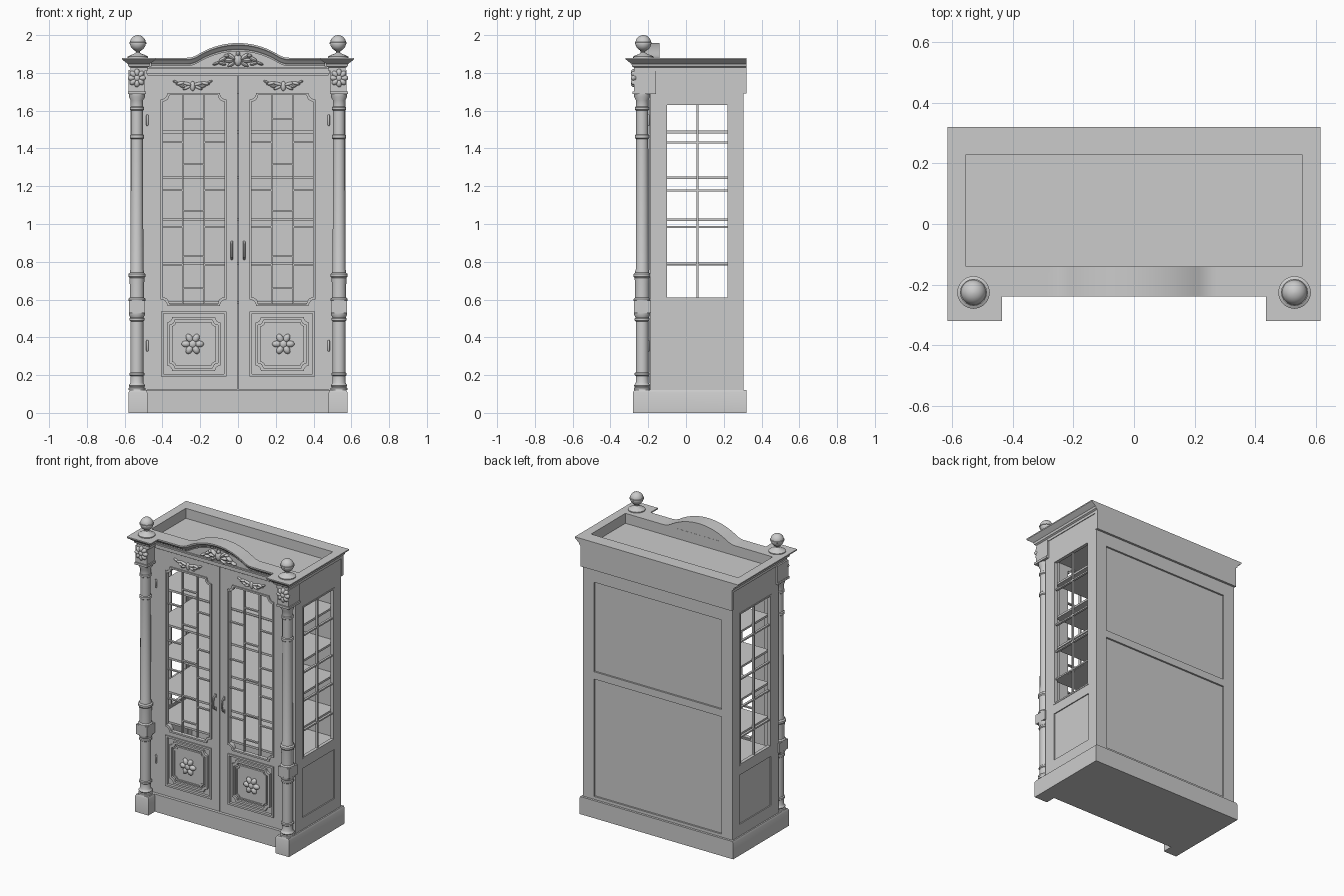
import bpy, bmesh, math
from mathutils import Matrix, Vector

if "Cube" in bpy.data.objects:
    bpy.data.objects.remove(bpy.data.objects["Cube"])
sin, cos, pi = math.sin, math.cos, math.pi

def finish(name, bm):
    bmesh.ops.recalc_face_normals(bm, faces=bm.faces[:])
    me = bpy.data.meshes.new(name)
    bm.to_mesh(me)
    bm.free()
    ob = bpy.data.objects.new(name, me)
    bpy.context.collection.objects.link(ob)
    return ob

def boxes(name, items):
    """Axis-aligned boxes given as x0,x1,y0,y1,z0,z1"""
    bm = bmesh.new()
    for x0, x1, y0, y1, z0, z1 in items:
        m = Matrix.Translation(((x0+x1)/2, (y0+y1)/2, (z0+z1)/2)) @ Matrix.Diagonal((abs(x1-x0), y1-y0, z1-z0, 1))
        bmesh.ops.create_cube(bm, size=1, matrix=m)
    return finish(name, bm)

def loft(name, rings):
    bm = bmesh.new()
    vs = [[bm.verts.new(p) for p in r] for r in rings]
    n = len(vs[0])
    for a, b in zip(vs, vs[1:]):
        for i in range(n):
            bm.faces.new((a[i], a[(i+1) % n], b[(i+1) % n], b[i]))
    bm.faces.new(vs[0])
    bm.faces.new(vs[-1])
    return finish(name, bm)

def lathe(name, x, y, prof, n=24):
    return loft(name, [[(x+r*cos(2*pi*i/n), y+r*sin(2*pi*i/n), z) for i in range(n)] for r, z in prof])

def plate(name, loops, d0, d1, side=False):
    """Flat plate with holes; d0..d1 is its span along y (front) or x (side)"""
    cu = bpy.data.curves.new(name, 'CURVE')
    cu.dimensions, cu.fill_mode, cu.extrude = '2D', 'BOTH', abs(d1-d0)/2
    for lp in loops:
        sp = cu.splines.new('POLY')
        sp.points.add(len(lp)-1)
        for p, (u, v) in zip(sp.points, lp):
            p.co = (u, v, 0, 1)
        sp.use_cyclic_u = True
    tmp = bpy.data.objects.new(name+"_tmp", cu)
    bpy.context.collection.objects.link(tmp)
    me = bpy.data.meshes.new_from_object(tmp.evaluated_get(bpy.context.evaluated_depsgraph_get()))
    bpy.data.objects.remove(tmp)
    bm = bmesh.new()
    bm.from_mesh(me)
    bmesh.ops.remove_doubles(bm, verts=bm.verts[:], dist=1e-5)
    c = (d0+d1)/2
    for v in bm.verts:
        u, w, d = v.co
        v.co = (c+d, u, w) if side else (u, c-d, w)
    return finish(name, bm)

def rect(u0, u1, v0, v1):
    return [(u0, v0), (u1, v0), (u1, v1), (u0, v1)]

def notched(u0, u1, v0, v1, r):
    """Rectangle with scooped corners"""
    pts = []
    for cx, cy, a in ((u0, v0, 90), (u1, v0, 180), (u1, v1, 270), (u0, v1, 360)):
        pts += [(cx+r*cos(math.radians(a-t)), cy+r*sin(math.radians(a-t))) for t in (0, 22, 45, 68, 90)]
    return pts

def grow(b, d):
    return (b[0]-d, b[1]+d, b[2]-d, b[3]+d)

def carving(name, y, leaves, depth=.012):
    """Flattened ellipsoids: x, z, half length, half width, angle"""
    bm = bmesh.new()
    for x, z, a, b, ang in leaves:
        m = Matrix.Translation((x, y, z)) @ Matrix.Rotation(-math.radians(ang), 4, 'Y') @ Matrix.Diagonal((a, depth, b, 1))
        bmesh.ops.create_uvsphere(bm, u_segments=12, v_segments=8, radius=1, matrix=m)
    return finish(name, bm)

def rosette(name, x, y, z, r, n):
    lv = [(x+.6*r*cos(2*pi*i/n), z+.6*r*sin(2*pi*i/n), r*.42, r*.3, 360*i/n) for i in range(n)]
    return carving(name, y, lv + [(x, z, r*.4, r*.4, 0)], .016)

def outline(o, z, X, inner, yf, yc, back=.32):
    h = [(X+o, back), (X+o, yf-o), (inner-o, yf-o), (inner-o, yc)]
    return [(x, y, z) for x, y in h] + [(-x, y, z) for x, y in reversed(h)]

# plinth with projecting corner blocks
loft("plinth", [outline(o, z, .58, .48, -.28, -.21) for o, z in ((0, 0), (0, .108), (-.006, .12))])

# cornice with tray-like recess on top
corn = loft("cornice", [outline(o, z, .58, .47, -.285, -.16) for o, z in
            ((-.01, 1.81), (-.01, 1.828), (0, 1.834), (.004, 1.848), (.02, 1.86), (.035, 1.872), (.035, 1.88))])
cut = boxes("recess_cutter", [(-.555, .555, -.14, .23, 1.7, 2.1)])
cut.hide_render = True
md = corn.modifiers.new("recess", 'BOOLEAN')
md.operation, md.object, md.solver = 'DIFFERENCE', cut, 'EXACT'
me = bpy.data.meshes.new_from_object(corn.evaluated_get(bpy.context.evaluated_depsgraph_get()))
corn.modifiers.clear()
corn.data = me
bpy.data.objects.remove(cut)
boxes("frieze", [(-.565, .565, -.165, .305, 1.69, 1.812), (-.57, .57, .3, .32, 1.69, 1.812)])
boxes("front_rail", [(-.485, .485, -.203, -.14, 1.795, 1.834), (-.485, .485, -.212, -.14, 1.822, 1.832)])

# arched pediment moulding and tympanum
def arch(x):
    a = abs(x)
    return 1.558+math.sqrt(.16-a*a) if a < .21 else 1.88+5.14*max(0, .27-a)**2
prof = [(-.14, 0), (-.24, 0), (-.24, -.01), (-.228, -.018), (-.224, -.026), (-.214, -.034), (-.212, -.044), (-.14, -.044)]
xs = [-.46+.92*i/60 for i in range(61)]
loft("pediment_moulding", [[(x, y, arch(x)+d) for y, d in prof] for x in xs])
plate("tympanum", [[(-.46, 1.825)] + [(.46, 1.825)] + [(x, arch(x)-.02) for x in reversed(xs)]], -.203, -.141)

# pediment carving
half = [(.035, 1.885, .028, .012, 40), (.045, 1.865, .03, .012, 0), (.035, 1.845, .025, .01, -35),
        (.08, 1.872, .024, .011, -30), (.085, 1.85, .022, .009, 20), (.115, 1.85, .02, .008, -20), (.06, 1.89, .015, .01, 0)]
carving("pediment_carving", -.207, half + [(-x, z, a, b, -t) for x, z, a, b, t in half] +
        [(0, 1.868, .022, .032, 0), (0, 1.9, .012, .014, 0)], .02)

# back with two framed panels
p1, p2 = rect(-.48, .48, .14, .94), rect(-.48, .48, .99, 1.6)
plate("back_frame", [rect(-.565, .565, .12, 1.69), p1, p2], .28, .305)
boxes("back_panel", [(-.54, .54, .278, .293, .12, 1.69)])

# interior floor and shelves
boxes("shelves", [(-.54, .54, -.12, .28, z-.007, z+.007) for z in (.585, .79, 1.022, 1.245, 1.487)])
bars = (.784, .985, 1.178, 1.432)

W, P = (.065, .405, .57, 1.69), (.065, .405, .195, .535)
SW, SP = (-.11, .23, .6, 1.64), (-.11, .23, .2, .535)
for s in (-1, 1):
    tag = "left_" if s < 0 else "right_"
    # glazed side wall
    plate(tag+"side_wall", [rect(-.19, .305, .12, 1.69), rect(*SW), rect(*SP)], s*.54, s*.565, True)
    boxes(tag+"side_panel", [(s*.541, s*.558, *grow(SP, .005)[:2], .195, .54)])
    plate(tag+"side_window_bead", [rect(*SW), rect(*grow(SW, -.01))], s*.545, s*.568, True)
    boxes(tag+"side_muntins", [(s*.545, s*.56, .055, .065, .6, 1.64)] +
          [(s*.545, s*.56, -.11, .23, z-.005, z+.005) for z in bars])
    boxes(tag+"front_stile", [(s*.48, s*.565, -.19, -.155, .12, 1.81)])

    # door leaf
    def fx(b):
        return (min(s*b[0], s*b[1]), max(s*b[0], s*b[1]), b[2], b[3])
    w, p = fx(W), fx(P)
    plate(tag+"door", [rect(*fx((.0015, .478, .123, 1.79))), notched(*w, .035), rect(*p)], -.195, -.165)
    plate(tag+"window_moulding", [notched(*grow(w, .004), .035), notched(*grow(w, -.007), .035)], -.203, -.175)
    boxes(tag+"door_muntins",
          [(s*x-.004, s*x+.004, -.188, -.172, .57, 1.69) for x in (.178, .292)] +
          [(*sorted((s*a, s*b)), -.188, -.172, z-.004, z+.004) for z in bars for a, b in ((.065, .178), (.292, .405))] +
          [(*sorted((s*.178, s*.292)), -.188, -.172, z-.004, z+.004) for z in (.66, .83, 1.07, 1.317, 1.556)])

    # lower door panel with nested mouldings and rosette
    boxes(tag+"door_panel", [(p[0], p[1], -.185, -.168, p[2], p[3])])
    plate(tag+"panel_outer_frame", [rect(*grow(p, .003)), rect(*grow(p, -.01))], -.203, -.18)
    plate(tag+"panel_notched_frame", [notched(*grow(p, -.028), .028), notched(*grow(p, -.042), .028)], -.2, -.18)
    plate(tag+"panel_field", [notched(*grow(p, -.055), .02)], -.192, -.18)
    plate(tag+"panel_inner_frame", [notched(*grow(p, -.055), .02), notched(*grow(p, -.064), .02)], -.198, -.18)
    rosette(tag+"panel_rosette", s*.24, -.196, .365, .058, 6)

    # leaf carving above the window
    hl = [(.03, 1.742, .03, .009, 15), (.065, 1.745, .025, .009, -15), (.09, 1.752, .016, .007, 25),
          (.03, 1.722, .024, .008, -25), (.055, 1.728, .018, .007, 20)]
    carving(tag+"door_carving", -.195, [(s*.24+k*x, z, a, b, k*t) for x, z, a, b, t in hl for k in (-1, 1)] +
            [(s*.24, 1.73, .014, .026, 0)])

    # bow handle
    path = [(-.196, .81), (-.215, .825), (-.222, .86), (-.215, .895), (-.196, .91)]
    loft(tag+"handle", [[(s*.033+.006*cos(2*pi*i/8), y+.005*sin(2*pi*i/8), z) for i in range(8)] for y, z in path])
    boxes(tag+"handle_plate", [(s*.033-.006, s*.033+.006, -.199, -.194, z-.012, z+.012) for z in (.815, .905)])
    for i, z in enumerate((.33, 1.525)):
        lathe(f"{tag}hinge_{i}", s*.48, -.197, [(.003, z-.005), (.006, z), (.006, z+.05), (.003, z+.055)], 10)

    # turned column with square block
    cx, cy = s*.535, -.232
    lathe(tag+"lower_column", cx, cy, [(.044, .12), (.044, .132), (.038, .136), (.044, .145), (.038, .153), (.034, .16),
          (.034, .195), (.04, .2), (.04, .21), (.034, .215), (.034, .485), (.04, .49), (.04, .5), (.035, .505), (.043, .52), (.043, .53)])
    boxes(tag+"column_block", [(cx-.042, cx+.042, cy-.042, -.185, .528, .595)])
    lathe(tag+"upper_column", cx, cy, [(.046, .593), (.046, .603), (.038, .61), (.038, .68), (.04, .715), (.046, .722), (.046, .735),
          (.037, .742), (.037, .75), (.034, .76), (.032, 1.45), (.038, 1.455), (.038, 1.47), (.032, 1.475), (.032, 1.6), (.038, 1.605),
          (.038, 1.618), (.033, 1.622), (.033, 1.655), (.042, 1.672), (.042, 1.695)])
    # capital block with rosette
    boxes(tag+"capital_block", [(cx-.045, cx+.04, -.275, -.16, 1.7, 1.815), (cx-.047, cx+.047, -.283, -.16, 1.687, 1.702)])
    rosette(tag+"capital_rosette", cx, -.276, 1.773, .048, 8)

    # ball finial
    ball = [(.042*cos(t*pi/14), 1.958+.042*sin(t*pi/14)) for t in range(-6, 8)]
    ball[-1] = (.002, 2.0)
    lathe(tag+"finial", s*.53, -.226, [(.054, 1.878), (.054, 1.886), (.04, 1.894), (.022, 1.9), (.01, 1.908), (.01, 1.914), (.02, 1.918)] + ball, 20)
    lathe(tag+"finial_band", s*.53, -.226, [(.041, 1.952), (.0445, 1.954), (.0445, 1.962), (.041, 1.964)], 20)

# smooth shading with sharp edges kept
for ob in bpy.context.scene.objects:
    ob.select_set(True)
    bpy.context.view_layer.objects.active = ob
bpy.ops.object.shade_smooth_by_angle(angle=math.radians(35))
